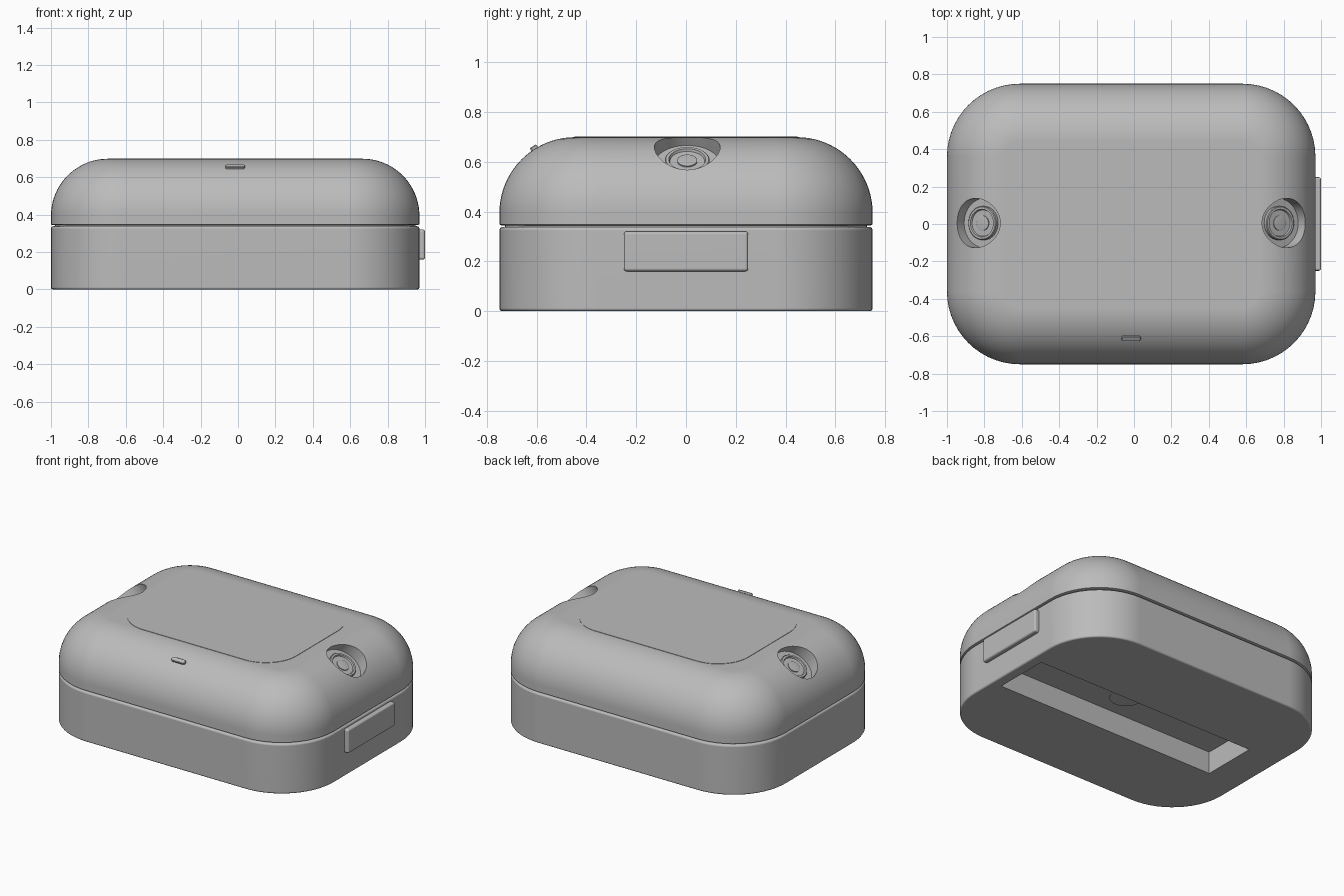
import bpy
import bmesh
import math
from mathutils import Matrix, Vector

cube = bpy.data.objects.get("Cube")
if cube:
    bpy.data.objects.remove(cube, do_unlink=True)

CX = -0.015                       # middle of the case, the button sticks out on +x
HALF_X, HALF_Y, CORNER = 0.985, 0.75, 0.39

grey = bpy.data.materials.new("plain_grey")
grey.use_nodes = True
COLOUR = (0.5, 0.5, 0.5, 1)
grey.diffuse_color = COLOUR
grey.node_tree.nodes["Principled BSDF"].inputs["Base Color"].default_value = COLOUR


def finish(name, bm, matrix=Matrix()):
    bmesh.ops.recalc_face_normals(bm, faces=bm.faces)
    mesh = bpy.data.meshes.new(name)
    bm.to_mesh(mesh)
    bm.free()
    mesh.materials.append(grey)
    ob = bpy.data.objects.new(name, mesh)
    ob.matrix_world = matrix
    bpy.context.collection.objects.link(ob)
    return ob


def select(ob):
    bpy.ops.object.select_all(action='DESELECT')
    ob.select_set(True)
    bpy.context.view_layer.objects.active = ob


def smooth(ob):
    select(ob)
    bpy.ops.object.shade_smooth_by_angle(angle=math.radians(30))
    mod = ob.modifiers.new("weighted", 'WEIGHTED_NORMAL')
    mod.keep_sharp = True


def cut(ob, cutter):
    mod = ob.modifiers.new("cut", 'BOOLEAN')
    mod.operation = 'DIFFERENCE'
    mod.solver = 'EXACT'
    mod.object = cutter
    select(ob)
    bpy.ops.object.modifier_apply(modifier=mod.name)
    bpy.data.objects.remove(cutter, do_unlink=True)


def rounded_stack(name, hx, hy, radius, profile, matrix=Matrix(), steps=14):
    """Rounded rectangles stacked along z; profile holds (inset, z)."""
    bm = bmesh.new()
    loops = []
    for inset, z in profile:
        loop = []
        r = radius - inset
        for q, (sx, sy) in enumerate(((1, 1), (-1, 1), (-1, -1), (1, -1))):
            for i in range(steps + 1):
                a = math.pi / 2 * (q + i / steps)
                loop.append(bm.verts.new((sx * (hx - radius) + r * math.cos(a),
                                          sy * (hy - radius) + r * math.sin(a), z)))
        loops.append(loop)
    for low, high in zip(loops, loops[1:]):
        for i in range(len(low)):
            j = (i + 1) % len(low)
            bm.faces.new((low[i], low[j], high[j], high[i]))
    bm.faces.new(loops[0][::-1])
    bm.faces.new(loops[-1])
    return finish(name, bm, matrix)


def cylinder(name, radius, z0, z1, matrix):
    bm = bmesh.new()
    bmesh.ops.create_cone(bm, cap_ends=True, segments=48, radius1=radius, radius2=radius,
                          depth=z1 - z0, matrix=Matrix.Translation((0, 0, (z0 + z1) / 2)))
    return finish(name, bm, matrix)


def box(name, low, high, bevel=0.0):
    bm = bmesh.new()
    low, high = Vector(low), Vector(high)
    size = Matrix.Diagonal((*(high - low), 1))
    bmesh.ops.create_cube(bm, size=1, matrix=Matrix.Translation((low + high) / 2) @ size)
    if bevel:
        bmesh.ops.bevel(bm, geom=bm.edges[:], offset=bevel, segments=3,
                        profile=0.5, affect='EDGES')
    return finish(name, bm)


def lathe(name, profile, matrix, segments=48):
    bm = bmesh.new()
    verts = [bm.verts.new((r, 0, z)) for r, z in profile]
    edges = [bm.edges.new(pair) for pair in zip(verts, verts[1:])]
    bmesh.ops.spin(bm, geom=verts + edges, cent=(0, 0, 0), axis=(0, 0, 1),
                   angle=math.tau, steps=segments, use_merge=True)
    bmesh.ops.remove_doubles(bm, verts=bm.verts, dist=0.0001)
    return finish(name, bm, matrix)


def arc(radius, inset, z, start, end, steps):
    """Quarter-round part of a stack profile, around a centre at (inset, z)."""
    return [(inset - radius * math.cos(a), z + radius * math.sin(a))
            for a in (math.radians(start + (end - start) * i / steps)
                      for i in range(steps + 1))]


centre = Matrix.Translation((CX, 0, 0))

# Lower tray with softened rims and a long slot underneath
tray = rounded_stack("lower_tray", HALF_X, HALF_Y, CORNER,
                     arc(0.012, 0.012, 0.012, -90, 0, 4) + arc(0.014, 0.014, 0.324, 0, 90, 4),
                     centre)
cut(tray, box("slot_cutter", (-0.76, -0.19, -0.1), (0.90, 0.19, 0.15)))
smooth(tray)
smooth(cylinder("slot_disc", 0.1, 0.142, 0.16, Matrix.Translation((0.065, 0, 0))))

# Recessed seam between the halves
smooth(rounded_stack("seam_core", HALF_X, HALF_Y, CORNER, [(0.022, 0.32), (0.022, 0.36)], centre))

# Domed upper shell
FILLET, TOP = 0.305, 0.699
shell = rounded_stack("upper_shell", HALF_X, HALF_Y, CORNER,
                      [(0.008, 0.344), (0.0, 0.348)]
                      + arc(FILLET, FILLET, TOP - FILLET, 0, 90, 20), centre)

# Tilted round pockets at both ends, each holding a stepped lens
for side, label in ((-1, "right"), (1, "left")):
    tilt = (Matrix.Translation((CX + side * 0.785, 0.005, 0.59))
            @ Matrix.Rotation(side * math.radians(35), 4, 'Y'))
    cut(shell, cylinder("pocket_cutter", 0.132, 0, 0.3, tilt))
    smooth(lathe(label + "_lens",
                 [(0.09, -0.01), (0.09, 0.02), (0.086, 0.024), (0.074, 0.024), (0.07, 0.014),
                  (0.04, 0.014), (0.04, 0.02), (0.036, 0.022), (0, 0.022)], tilt))
smooth(shell)

# Thin raised panel on top
smooth(rounded_stack("top_panel", 0.605, 0.447, 0.225, [(0, 0.694), (0, 0.7015)], centre))

# Small pill-shaped indicator on the front slope
slope = Matrix.Translation((CX, -0.61, 0.654)) @ Matrix.Rotation(math.radians(32), 4, 'X')
smooth(rounded_stack("front_indicator", 0.052, 0.015, 0.0149,
                     [(0, -0.02), (0, 0.006), (0.003, 0.01)], slope, 6))

# Side button
smooth(box("side_button", (0.93, -0.25, 0.16), (1.0, 0.25, 0.32), 0.012))
